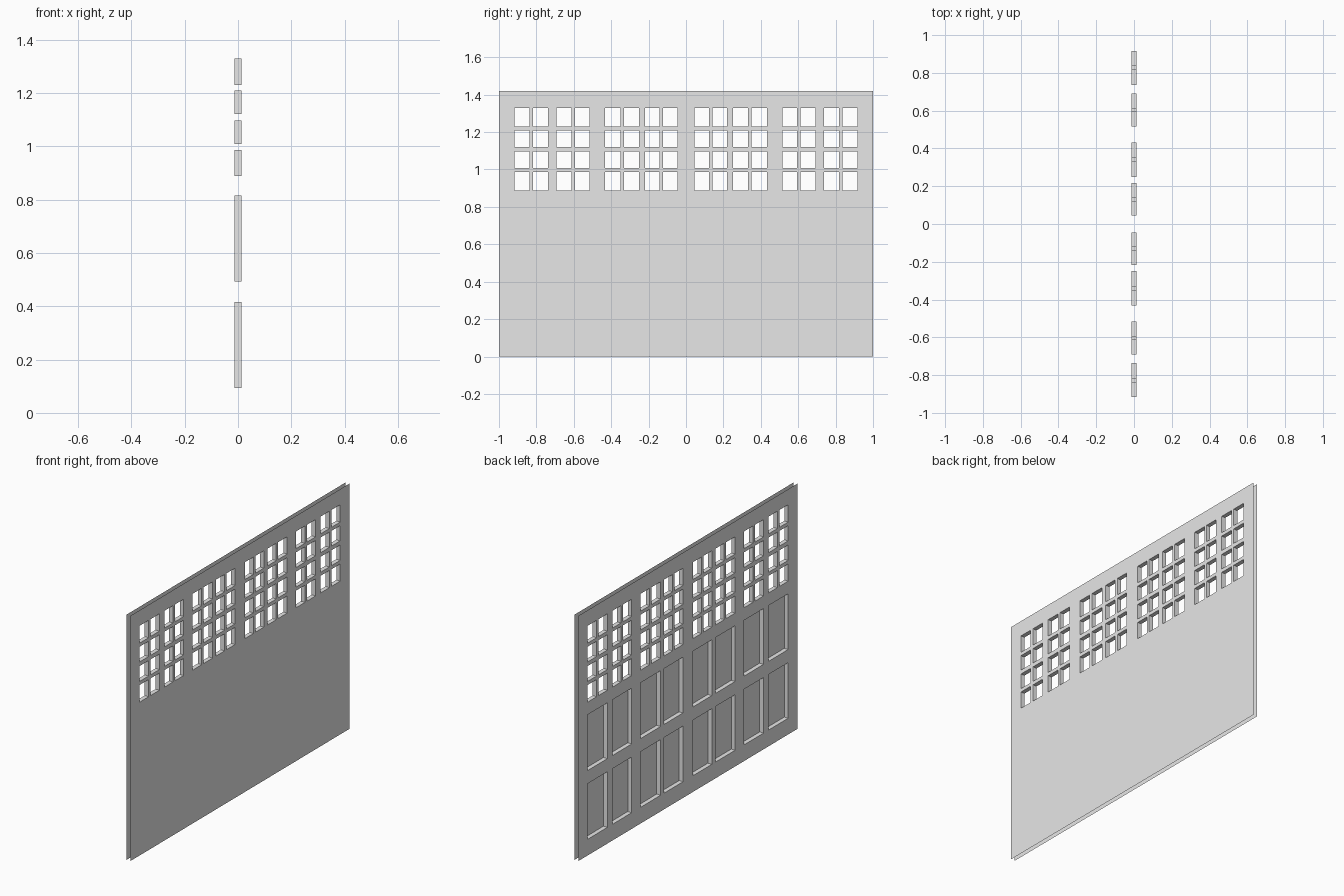
import bpy
import bmesh

cube = bpy.data.objects.get("Cube")
if cube:
    bpy.data.objects.remove(cube, do_unlink=True)

grey = bpy.data.materials.new("light grey paint")
grey.use_nodes = True
grey.diffuse_color = (0.8, 0.8, 0.8, 1)
grey.node_tree.nodes["Principled BSDF"].inputs["Base Color"].default_value = (0.8, 0.8, 0.8, 1)

HALF_THICK, HALF_WIDTH, HEIGHT = 0.0125, 1.0, 1.42
MULLION = 0.018

# Openings: columns mirrored about the middle, then rows of panes and panels
half_columns = [(0.045, 0.218), (0.25, 0.432), (0.515, 0.692), (0.737, 0.917)]
columns = sorted([(-b, -a) for a, b in half_columns] + half_columns)
pane_rows = [(0.888, 0.987), (1.008, 1.097), (1.121, 1.209), (1.23, 1.33)]
panel_rows = [(0.094, 0.416), (0.492, 0.815)]

pane_columns = []
for a, b in columns:
    mid = (a + b) / 2
    pane_columns += [(a, mid - MULLION / 2), (mid + MULLION / 2, b)]

panes = [(y, z) for y in pane_columns for z in pane_rows]
panels = [(y, z) for y in columns for z in panel_rows]


def make_object(name, quads):
    bm = bmesh.new()
    for quad in quads:
        bm.faces.new([bm.verts.new(co) for co in quad])
    bmesh.ops.remove_doubles(bm, verts=bm.verts, dist=0.0001)
    mesh = bpy.data.meshes.new(name)
    bm.to_mesh(mesh)
    bm.free()
    mesh.materials.append(grey)
    obj = bpy.data.objects.new(name, mesh)
    bpy.context.collection.objects.link(obj)
    return obj


def sheet(name, x, openings):
    """Flat skin at x, gridded along the opening edges, with the openings left out."""
    ys = sorted({-HALF_WIDTH, HALF_WIDTH} | {v for y, z in openings for v in y})
    zs = sorted({0.0, HEIGHT} | {v for y, z in openings for v in z})
    quads = []
    for y0, y1 in zip(ys, ys[1:]):
        for z0, z1 in zip(zs, zs[1:]):
            cy, cz = (y0 + y1) / 2, (z0 + z1) / 2
            if any(y[0] < cy < y[1] and z[0] < cz < z[1] for y, z in openings):
                continue
            quad = [(x, y0, z0), (x, y1, z0), (x, y1, z1), (x, y0, z1)]
            quads.append(quad if x > 0 else quad[::-1])
    return make_object(name, quads)


def reveals(name, openings):
    """Four edge walls around each opening, joining the two skins."""
    t = HALF_THICK
    quads = []
    for (y0, y1), (z0, z1) in openings:
        loop = [(y0, z0), (y1, z0), (y1, z1), (y0, z1)]
        for (ya, za), (yb, zb) in zip(loop, loop[1:] + loop[:1]):
            quads.append([(-t, ya, za), (t, ya, za), (t, yb, zb), (-t, yb, zb)])
    return make_object(name, quads)


# Plain skin, panelled skin and the opening edges between them
sheet("door_plain_skin", HALF_THICK, panes)
sheet("door_panelled_skin", -HALF_THICK, panes + panels)
reveals("window_pane_edges", panes)
reveals("recessed_panel_edges", panels)
